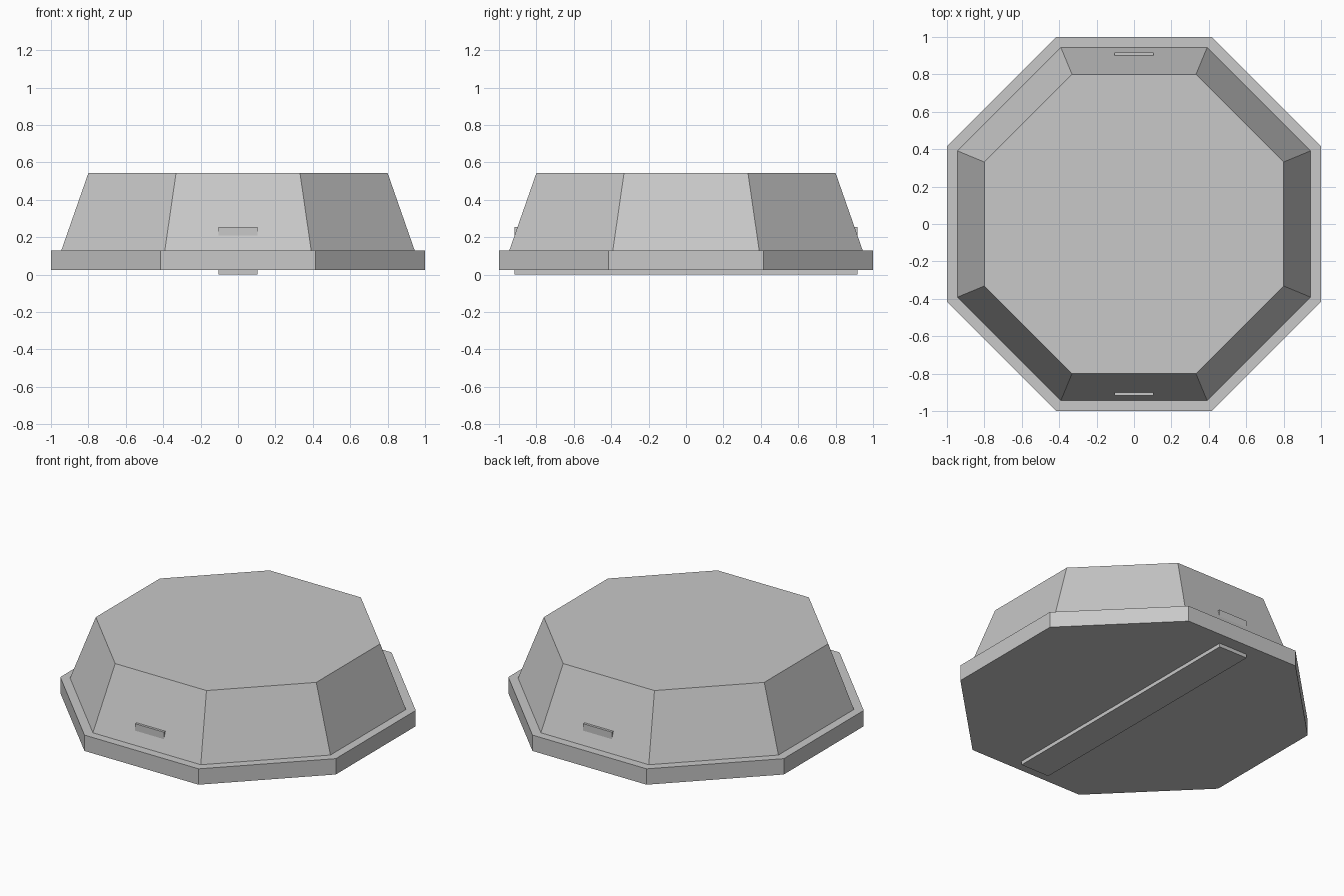
import bpy, bmesh, math

if "Cube" in bpy.data.objects:
    bpy.data.objects.remove(bpy.data.objects["Cube"])

grey = bpy.data.materials.new("light grey")
grey.diffuse_color = (0.58, 0.58, 0.58, 1.0)
grey.use_nodes = True
grey.node_tree.nodes["Principled BSDF"].inputs["Base Color"].default_value = grey.diffuse_color


def make_object(name, bm):
    mesh = bpy.data.meshes.new(name)
    bmesh.ops.recalc_face_normals(bm, faces=bm.faces)
    bm.to_mesh(mesh)
    bm.free()
    mesh.materials.append(grey)
    obj = bpy.data.objects.new(name, mesh)
    bpy.context.collection.objects.link(obj)
    return obj


def octagon_prism(name, apothem_low, apothem_high, z_low, z_high):
    """Closed eight-sided solid with flat sides facing the axes."""
    bm = bmesh.new()
    rings = []
    for apothem, z in ((apothem_low, z_low), (apothem_high, z_high)):
        r = apothem / math.cos(math.pi / 8)
        angles = [math.pi / 8 + i * math.pi / 4 for i in range(8)]
        rings.append([bm.verts.new((r * math.cos(a), r * math.sin(a), z)) for a in angles])
    low, high = rings
    bm.faces.new(low[::-1])
    bm.faces.new(high)
    for i in range(8):
        j = (i + 1) % 8
        bm.faces.new((low[i], low[j], high[j], high[i]))
    return make_object(name, bm)


# Flat rim and tapered body
octagon_prism("base_rim", 1.0, 1.0, 0.024, 0.128)
octagon_prism("tapered_body", 0.945, 0.80, 0.128, 0.543)

# Bar running through the body, poking out at front, back and underside
bm = bmesh.new()
bmesh.ops.create_cube(bm, size=1.0)
bmesh.ops.scale(bm, vec=(0.208, 1.834, 0.254), verts=bm.verts)
bmesh.ops.translate(bm, vec=(0, 0, 0.127), verts=bm.verts)
make_object("cross_bar", bm)
